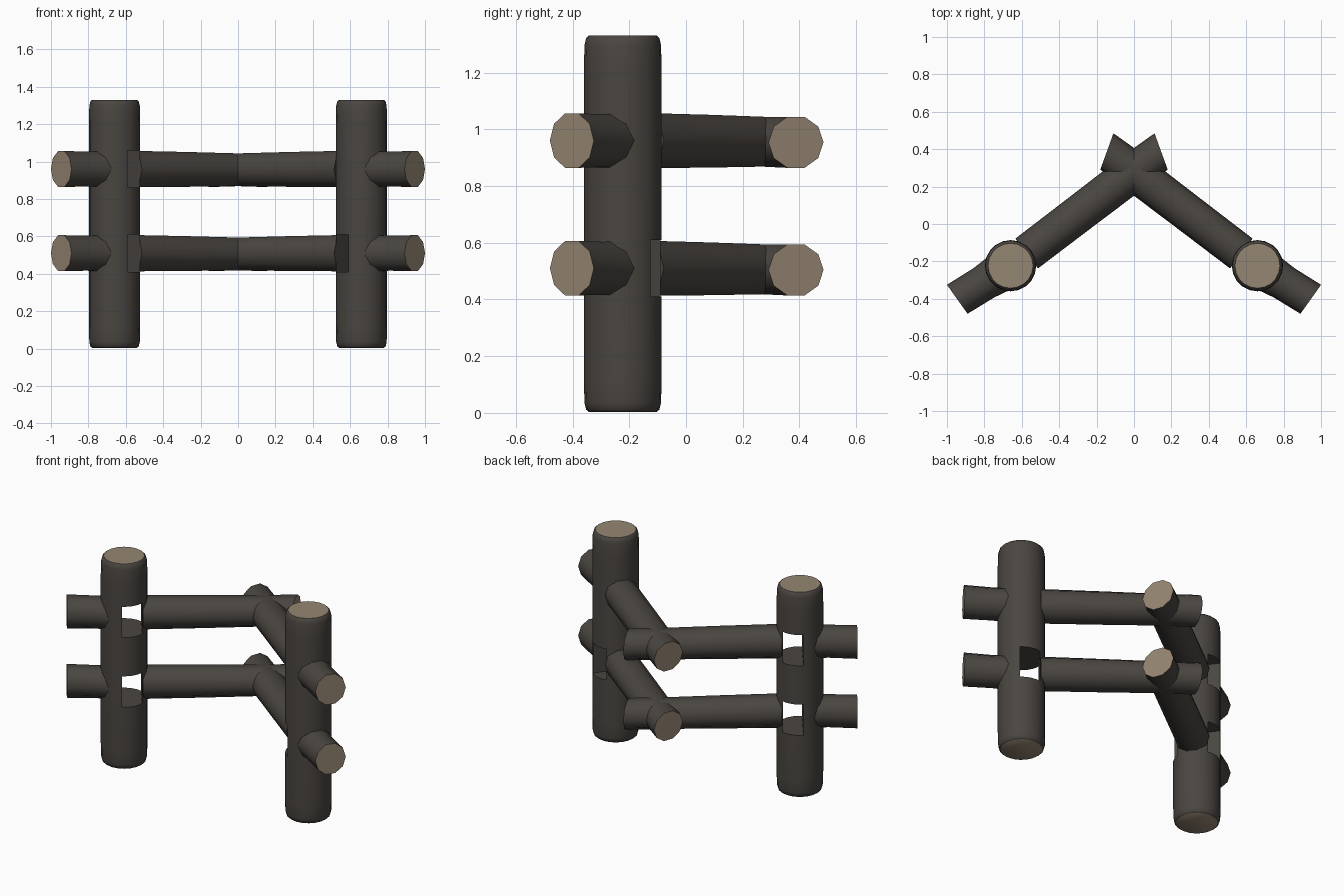
import bpy, bmesh, math
from mathutils import Vector

if "Cube" in bpy.data.objects:
    bpy.data.objects.remove(bpy.data.objects["Cube"])

def material(name, rgb):
    m = bpy.data.materials.new(name)
    m.diffuse_color = (*rgb, 1)
    m.use_nodes = True
    m.node_tree.nodes["Principled BSDF"].inputs["Base Color"].default_value = m.diffuse_color
    return m

bark = material("dark_bark", (0.068, 0.060, 0.052))
cut_wood = material("cut_wood", (0.300, 0.238, 0.170))

POST = Vector((-0.66, -0.223, 0))
ALONG = Vector((0.797, 0.604, 0))      # left rail direction, towards the corner
UP = Vector((0, 0, 1))

def finish(bm, name, side, smooth=40):
    """Mirror to the wanted side and turn the bmesh into an object."""
    for v in bm.verts:
        v.co.x *= side
    bmesh.ops.recalc_face_normals(bm, faces=bm.faces)
    me = bpy.data.meshes.new(name)
    bm.to_mesh(me)
    bm.free()
    me.materials.append(bark)
    me.materials.append(cut_wood)
    ob = bpy.data.objects.new(name, me)
    bpy.context.collection.objects.link(ob)
    if smooth:
        smooth_object(ob, smooth)
    return ob

def smooth_object(ob, angle):
    bpy.ops.object.select_all(action='DESELECT')
    ob.select_set(True)
    bpy.context.view_layer.objects.active = ob
    bpy.ops.object.shade_smooth_by_angle(angle=math.radians(angle))

def loft(name, side, stations, sides, capped, smooth=40):
    """Stations: centre, two radius vectors. capped: which ends show cut wood."""
    bm = bmesh.new()
    rings = []
    for c, u, w in stations:
        rings.append([bm.verts.new(c + u * math.cos(a) + w * math.sin(a))
                      for a in (math.tau * i / sides for i in range(sides))])
    for a, b in zip(rings, rings[1:]):
        for i in range(sides):
            j = (i + 1) % sides
            bm.faces.new((a[i], a[j], b[j], b[i]))
    for ring, cap in zip((rings[0], rings[-1]), capped):
        bm.faces.new(ring).material_index = 1 if cap else 0
    return finish(bm, name, side, smooth)

def rail_ring(centre, normal, rh, rv):
    n = Vector((normal[0], normal[1], 0)).normalized()
    return (centre, UP.cross(n) * rh, UP * rv / 0.951)

def cutter(side, z):
    """Box for the open mortise in a post."""
    bm = bmesh.new()
    bmesh.ops.create_cube(bm, size=1)
    across = UP.cross(ALONG)
    for v in bm.verts:
        p = v.co.copy()
        v.co = POST + ALONG * (0.043 + p.x * 0.118) + across * p.y * 0.5 + UP * (z + p.z * 0.2)
    return finish(bm, "mortise_cutter", side, 0)

for side, label in ((1, "left"), (-1, "right")):
    # upright post with rounded ends
    profile = [(0.004, 0.120), (0.011, 0.129), (0.035, 0.135), (0.12, 0.137),
               (1.21, 0.137), (1.297, 0.135), (1.322, 0.129), (1.33, 0.120)]
    post = loft(label + "_post", side,
                [(POST + UP * z, Vector((r, 0, 0)), Vector((0, r, 0))) for z, r in profile],
                20, (True, True), 0)
    for z in (0.51, 0.96):
        c = cutter(side, z)
        mod = post.modifiers.new("mortise", 'BOOLEAN')
        mod.operation = 'DIFFERENCE'
        mod.solver = 'EXACT'
        mod.object = c
        bpy.context.view_layer.objects.active = post
        bpy.ops.object.modifier_apply(modifier=mod.name)
        bpy.data.objects.remove(c)
    smooth_object(post, 40)

    for z, level in ((0.51, "lower"), (0.96, "upper")):
        # long rail from the post past the corner
        start = POST + ALONG * 0.108 + UP * z
        corner = Vector((0, 0.28, z - 0.004))
        tip = Vector((0.145, 0.388, z - 0.006))
        loft(f"{level}_{label}_rail", side, [
            rail_ring(start, ALONG, 0.100, 0.097),
            rail_ring(start.lerp(corner, 0.5), ALONG, 0.101, 0.093),
            rail_ring(corner, ALONG, 0.103, 0.087),
            rail_ring(tip, (0.94, 0.34), 0.103, 0.090)], 10, (False, True))
        # short rail end on the outside of the post
        outer = Vector((-0.945, -0.4025, z))
        inner = POST - ALONG * 0.03 + UP * z
        loft(f"{level}_{label}_rail_end", side, [
            rail_ring(outer, (0.815, 0.58), 0.095, 0.096),
            rail_ring(outer.lerp(inner, 0.55), (0.815, 0.58), 0.096, 0.093),
            rail_ring(inner, ALONG, 0.112, 0.099)], 10, (True, False))
